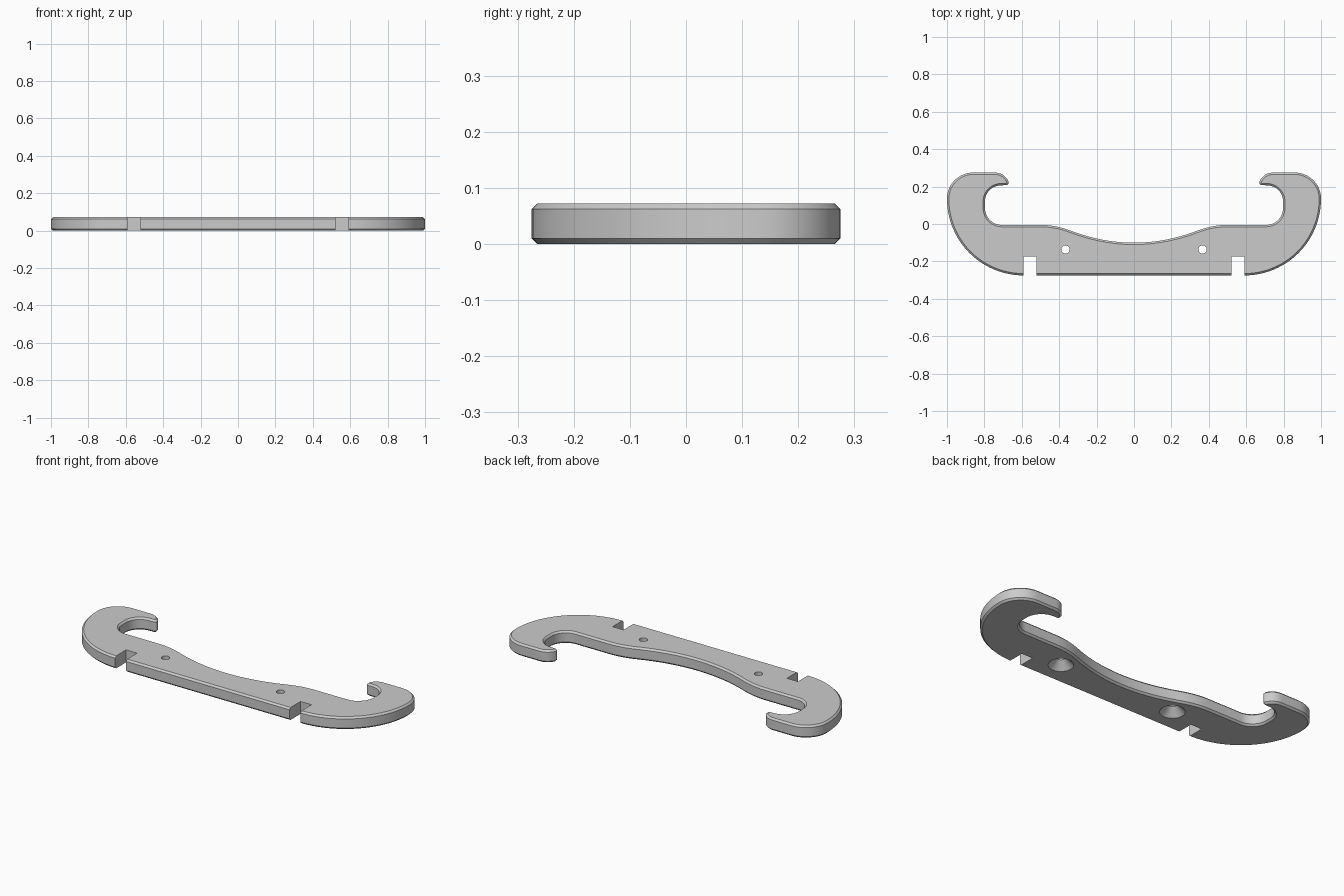
import bpy, bmesh, math
from mathutils import Vector

THICK, CHAMFER = 0.072, 0.01

cube = bpy.data.objects.get("Cube")
if cube:
    bpy.data.objects.remove(cube)

grey = bpy.data.materials.new("plain grey")
grey.use_nodes = True
colour = (0.6, 0.6, 0.6, 1)
grey.diffuse_color = colour
grey.node_tree.nodes["Principled BSDF"].inputs["Base Color"].default_value = colour


def arc(cx, cy, r, start, end, n):
    angles = [math.radians(start + (end - start) * i / n) for i in range(n + 1)]
    return [Vector((cx + r * math.cos(a), cy + r * math.sin(a))) for a in angles]


def curve(a, b, c, n):
    a, b, c = Vector(a), Vector(b), Vector(c)
    ts = [i / n for i in range(n + 1)]
    return [a * (1 - t) ** 2 + b * 2 * t * (1 - t) + c * t * t for t in ts]


def make_object(name, bm):
    bmesh.ops.recalc_face_normals(bm, faces=bm.faces)
    mesh = bpy.data.meshes.new(name)
    bm.to_mesh(mesh)
    bm.free()
    mesh.materials.append(grey)
    obj = bpy.data.objects.new(name, mesh)
    bpy.context.collection.objects.link(obj)
    return obj


def box_cutter(x, y, size):
    bm = bmesh.new()
    bmesh.ops.create_cube(bm, size=1)
    for v in bm.verts:
        v.co = Vector((v.co.x * size[0] + x, v.co.y * size[1] + y, v.co.z * size[2]))
    return make_object("notch_cutter", bm)


def cone_cutter(x, y, r_low, r_high, z_low, z_high):
    bm = bmesh.new()
    bmesh.ops.create_cone(bm, cap_ends=True, segments=32, radius1=r_low,
                          radius2=r_high, depth=z_high - z_low)
    bmesh.ops.translate(bm, verts=bm.verts, vec=(x, y, (z_low + z_high) / 2))
    return make_object("hole_cutter", bm)


# Outline of the left half, from the outer sweep round the hook to the centre
half = (arc(0.59, 0.135, 0.41, -90, 0, 28)
        + arc(0.86, 0.135, 0.14, 0, 90, 14)
        + curve((0.745, 0.275), (0.696, 0.275), (0.672, 0.23), 8)
        + arc(0.685, 0.2225, 0.015, 150, 270, 5)
        + arc(0.71, 0.12, 0.087, 90, 0, 12)
        + arc(0.707, 0.085, 0.09, 0, -90, 12)
        + curve((0.5, -0.005), (0.42, -0.005), (0.34, -0.035), 8)
        + curve((0.34, -0.035), (0.17, -0.1), (0, -0.1), 12))
mirrored = half + [Vector((-p.x, p.y)) for p in reversed(half)]
outline = [p for i, p in enumerate(mirrored) if (p - mirrored[i - 1]).length > 0.002]

# Extruded hanger bar
bm = bmesh.new()
lower = [bm.verts.new((p.x, p.y, 0)) for p in outline]
upper = [bm.verts.new((p.x, p.y, THICK)) for p in outline]
bm.faces.new(lower)
bm.faces.new(upper)
for i in range(len(outline)):
    bm.faces.new((lower[i - 1], lower[i], upper[i], upper[i - 1]))
bar = make_object("hooked_bar", bm)

# Chamfered rims
bevel = bar.modifiers.new("rim chamfer", "BEVEL")
bevel.width = CHAMFER
bevel.segments = 1
bevel.limit_method = "ANGLE"
bevel.angle_limit = math.radians(60)
bevel.use_clamp_overlap = False

# Front notches and countersunk screw holes
cutters = []
for side in (-1, 1):
    cutters.append(box_cutter(side * 0.556, -0.275, (0.07, 0.2, 0.4)))
    cutters.append(cone_cutter(side * 0.367, -0.136, 0.022, 0.022, -0.1, 0.2))
    cutters.append(cone_cutter(side * 0.367, -0.136, 0.085, 0.022, -0.02, 0.043))
for cutter in cutters:
    cutter.hide_render = True
    cut = bar.modifiers.new("cut", "BOOLEAN")
    cut.operation = "DIFFERENCE"
    cut.solver = "EXACT"
    cut.object = cutter

bpy.ops.object.select_all(action="DESELECT")
bpy.context.view_layer.objects.active = bar
bar.select_set(True)
for modifier in list(bar.modifiers):
    bpy.ops.object.modifier_apply(modifier=modifier.name)
for cutter in cutters:
    bpy.data.objects.remove(cutter)
bpy.ops.object.shade_smooth_by_angle(angle=math.radians(30))
